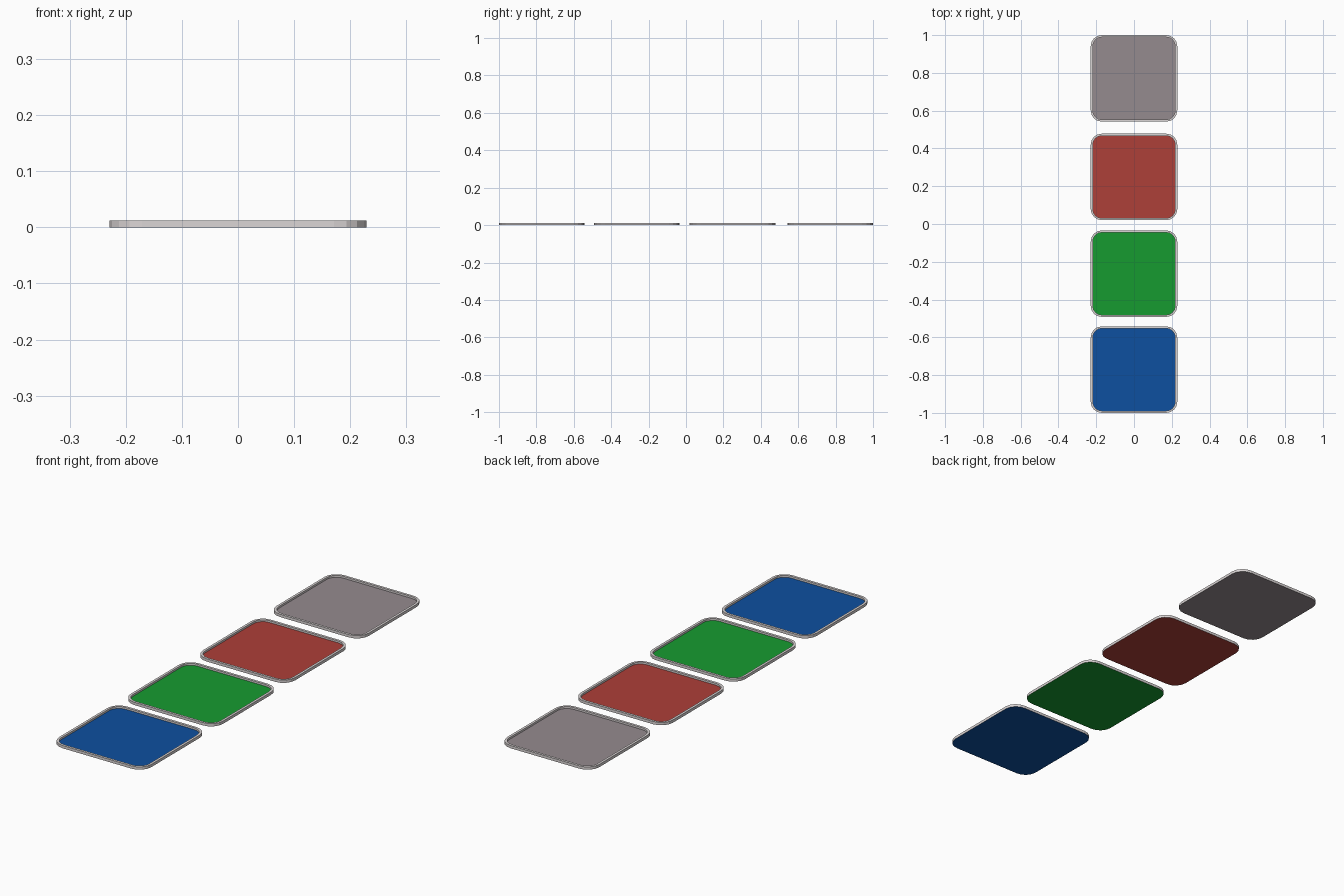
import bpy, bmesh, math

if "Cube" in bpy.data.objects:
    bpy.data.objects.remove(bpy.data.objects["Cube"])

HALF, RADIUS, HEIGHT = 0.229, 0.058, 0.0125
RIM, FLOOR, SEGS = 0.011, 0.004, 4


def material(name, rgb):
    m = bpy.data.materials.new(name)
    m.diffuse_color = (*rgb, 1)
    m.use_nodes = True
    m.node_tree.nodes["Principled BSDF"].inputs["Base Color"].default_value = m.diffuse_color
    return m


def loop(bm, inset, z):
    """Rounded square ring of vertices."""
    r, c = RADIUS - inset, HALF - RADIUS
    verts = []
    for q in range(4):
        mid = math.radians(45 + 90 * q)
        cx = math.copysign(c, math.cos(mid))
        cy = math.copysign(c, math.sin(mid))
        for i in range(SEGS + 1):
            a = math.radians(90 * q + 90 * i / SEGS)
            verts.append(bm.verts.new((cx + r * math.cos(a), cy + r * math.sin(a), z)))
    return verts


def bridge(bm, a, b):
    n = len(a)
    for i in range(n):
        j = (i + 1) % n
        bm.faces.new((a[i], a[j], b[j], b[i]))


def finish(bm, name, y, mat):
    mesh = bpy.data.meshes.new(name)
    bm.to_mesh(mesh)
    bm.free()
    mesh.materials.append(mat)
    ob = bpy.data.objects.new(name, mesh)
    ob.location.y = y
    bpy.context.collection.objects.link(ob)


def make_frame(name, y, mat):
    # outer wall, flat lip, inner wall
    bm = bmesh.new()
    rings = [loop(bm, 0, 0), loop(bm, 0, HEIGHT),
             loop(bm, RIM, HEIGHT), loop(bm, RIM, FLOOR)]
    for a, b in zip(rings, rings[1:]):
        bridge(bm, a, b)
    finish(bm, name, y, mat)


def make_panel(name, y, mat):
    # recessed floor above a full-width underside
    bm = bmesh.new()
    low, high = loop(bm, 0, 0), loop(bm, RIM, FLOOR)
    bridge(bm, low, high)
    bm.faces.new(high)
    bm.faces.new(low[::-1])
    finish(bm, name, y, mat)


rim_mat = material("pale_rim", (0.71, 0.67, 0.67))
tiles = [("blue", -0.771, (0.004, 0.08, 0.35)),
         ("green", -0.263, (0.008, 0.33, 0.03)),
         ("red", 0.249, (0.42, 0.05, 0.04)),
         ("grey", 0.771, (0.30, 0.26, 0.275))]
for colour, y, rgb in tiles:
    make_frame(colour + "_tray_rim", y, rim_mat)
    make_panel(colour + "_tray_floor", y, material(colour, rgb))
